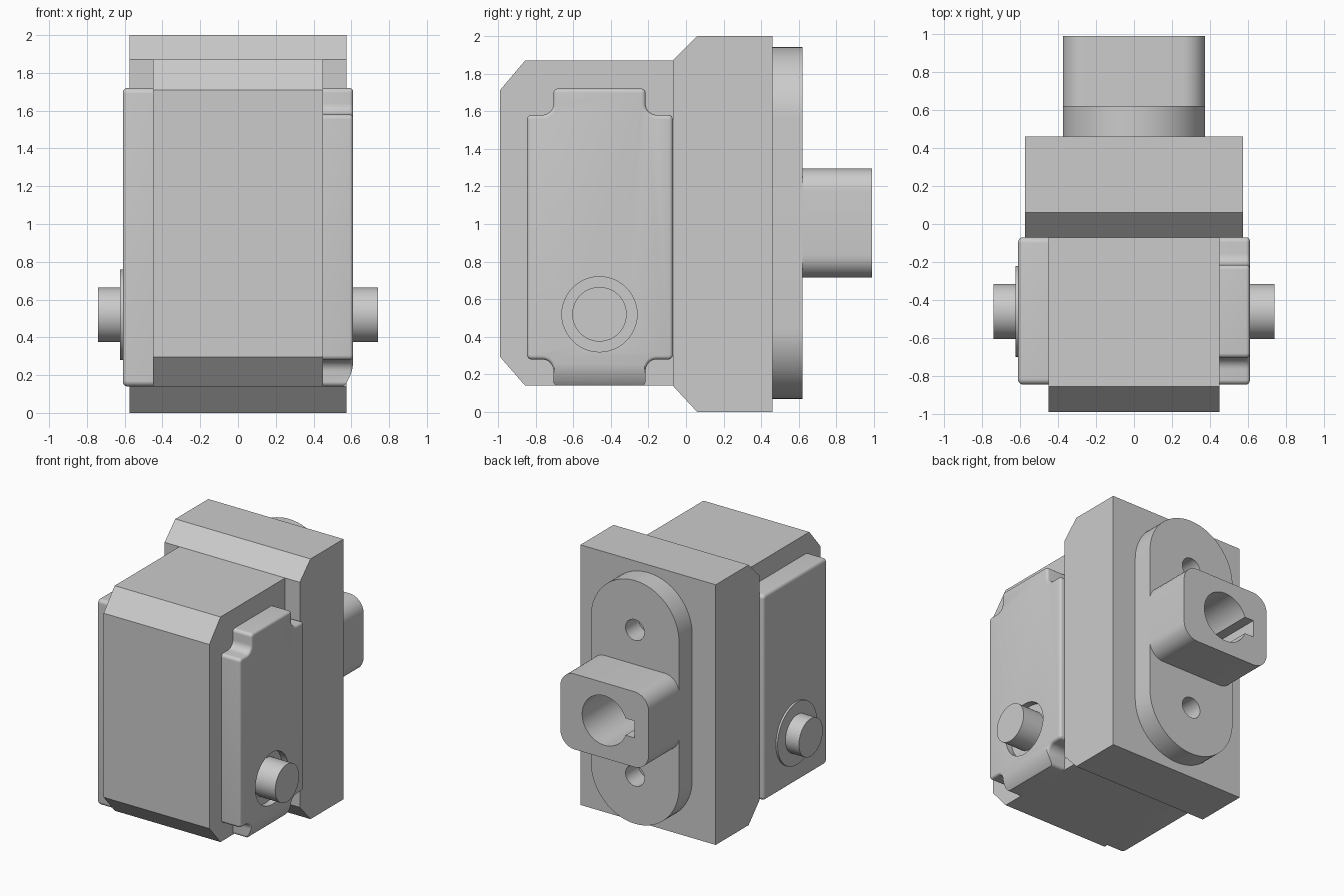
import bpy, bmesh, math
from mathutils import Vector

if "Cube" in bpy.data.objects:
    bpy.data.objects.remove(bpy.data.objects["Cube"], do_unlink=True)

grey = bpy.data.materials.new("plain grey")
grey.use_nodes = True
colour = (0.6, 0.6, 0.6, 1)
grey.diffuse_color = colour
grey.node_tree.nodes["Principled BSDF"].inputs["Base Color"].default_value = colour


def rounded(corners, steps=8):
    """Fillet each (u, v, radius) corner of a right-angled outline."""
    out = []
    for i, (u, v, r) in enumerate(corners):
        p = Vector((u, v))
        to_prev = (Vector(corners[i - 1][:2]) - p).normalized()
        to_next = (Vector(corners[(i + 1) % len(corners)][:2]) - p).normalized()
        centre = p + (to_prev + to_next) * r
        for k in range(steps + 1):
            t = math.pi / 2 * k / steps
            out.append(centre - to_next * r * math.cos(t) - to_prev * r * math.sin(t))
    return out


def box(u0, v0, u1, v1, r):
    return rounded([(u0, v0, r), (u1, v0, r), (u1, v1, r), (u0, v1, r)])


def circle(u, v, r, n=48):
    return [(u + r * math.cos(math.tau * k / n), v + r * math.sin(math.tau * k / n))
            for k in range(n)]


def prism(name, outline, axis, start, end, bevel=0):
    """Sweep an outline along x or y, optionally rounding the rim at the end."""
    def place(p, d):
        return (d, p[0], p[1]) if axis == "x" else (p[0], d, p[1])
    bm = bmesh.new()
    first = [bm.verts.new(place(p, start)) for p in outline]
    last = [bm.verts.new(place(p, end)) for p in outline]
    bm.faces.new(first)
    cap = bm.faces.new(last)
    n = len(outline)
    for i in range(n):
        j = (i + 1) % n
        bm.faces.new((first[i], first[j], last[j], last[i]))
    bmesh.ops.recalc_face_normals(bm, faces=bm.faces)
    if bevel:
        bmesh.ops.bevel(bm, geom=list(cap.edges), offset=bevel, segments=4,
                        profile=0.5, affect="EDGES")
    mesh = bpy.data.meshes.new(name)
    bm.to_mesh(mesh)
    bm.free()
    mesh.materials.append(grey)
    obj = bpy.data.objects.new(name, mesh)
    bpy.context.collection.objects.link(obj)
    return obj


def activate(obj):
    bpy.ops.object.select_all(action="DESELECT")
    obj.select_set(True)
    bpy.context.view_layer.objects.active = obj


def cut(obj, cutter):
    activate(obj)
    mod = obj.modifiers.new("cut", "BOOLEAN")
    mod.operation = "DIFFERENCE"
    mod.solver = "EXACT"
    mod.object = cutter
    bpy.ops.object.modifier_apply(modifier=mod.name)


# Main housing and mounting flange, both with chamfered profiles
body = prism("body", [(-0.07, 0.14), (-0.855, 0.14), (-0.99, 0.295), (-0.99, 1.71),
                      (-0.855, 1.87), (-0.07, 1.87)], "x", -0.45, 0.45)
flange = prism("flange", [(-0.07, 0.14), (0.06, 0), (0.46, 0), (0.46, 2), (0.06, 2),
                          (-0.07, 1.87)], "x", -0.575, 0.575)

# Plain cover on the right, with a raised ring around the shaft
right_cover = prism("right_cover", box(-0.845, 0.14, -0.07, 1.72, 0.03),
                    "x", -0.45, -0.61, 0.025)
ring = prism("right_ring", circle(-0.46, 0.52, 0.24), "x", -0.6, -0.625)
right_shaft = prism("right_shaft", circle(-0.46, 0.52, 0.145), "x", -0.6, -0.74)

# Notched cover on the left, with a recess around the shaft
S, L = 0.025, 0.06
notched = rounded([
    (-0.705, 0.14, S), (-0.215, 0.14, S), (-0.215, 0.28, L), (-0.07, 0.28, S),
    (-0.07, 1.58, S), (-0.215, 1.58, L), (-0.215, 1.72, S), (-0.705, 1.72, S),
    (-0.705, 1.58, L), (-0.845, 1.58, S), (-0.845, 0.28, S), (-0.705, 0.28, L)])
left_cover = prism("left_cover", notched, "x", 0.45, 0.61, 0.02)
left_shaft = prism("left_shaft", circle(-0.46, 0.52, 0.145), "x", 0.5, 0.74)

# Stadium plate and rounded drive block on the back
plate = prism("back_plate", rounded([
    (-0.375, 0.07, 0.375), (0.375, 0.07, 0.375), (0.375, 1.94, 0.375),
    (-0.375, 1.94, 0.375)], 16), "y", 0.46, 0.62)
block = prism("drive_block", box(-0.375, 0.715, 0.375, 1.295, 0.12), "y", 0.62, 0.99)

# Cutters: shaft recess, curved lower lip, screw holes and keyed bore
recess = prism("recess_cutter", circle(-0.46, 0.52, 0.2), "x", 0.56, 0.7)
R = 0.22
arc = [(0.61 - R + R * math.cos(t), 0.28 - R * math.sin(t))
       for t in (0.8 * k / 10 for k in range(11))]
lip = prism("lip_cutter", arc + [(0.7, arc[-1][1]), (0.7, 0.28)], "y", -0.9, 0)
holes = [prism("hole_cutter", circle(0, z, 0.08, 32), "y", 0.4, 0.7) for z in (0.44, 1.56)]
half = 0.065
a = math.pi - math.asin(half / 0.19)
bore_outline = [(0.19 * math.cos(t), 1.005 + 0.19 * math.sin(t))
                for t in (-a + 2 * a * k / 48 for k in range(49))]
bore_outline += [(-0.255, 1.005 + half), (-0.255, 1.005 - half)]
bore = prism("bore_cutter", bore_outline, "y", 0.15, 1.1)

cut(left_cover, recess)
cut(left_cover, lip)
for hole in holes:
    cut(plate, hole)
for part in (flange, plate, block):
    cut(part, bore)
for cutter in [recess, lip, bore] + holes:
    bpy.data.objects.remove(cutter, do_unlink=True)

# Smooth the rounded parts while keeping hard edges
for part in (body, flange, right_cover, ring, right_shaft, left_cover, left_shaft,
             plate, block):
    activate(part)
    bpy.ops.object.shade_smooth_by_angle(angle=math.radians(30))
